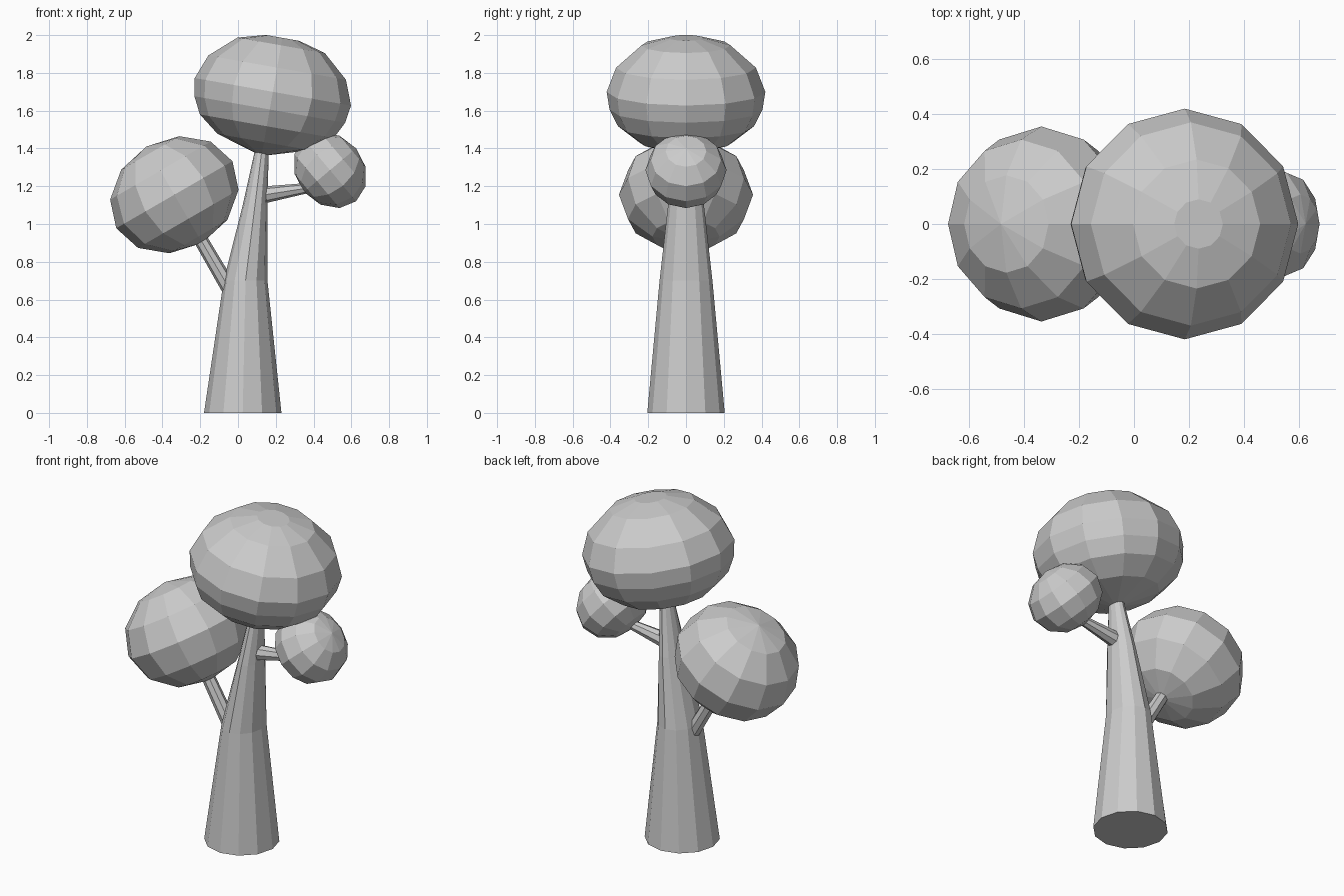
import bpy, bmesh, math
from mathutils import Vector, Matrix

if "Cube" in bpy.data.objects:
    bpy.data.objects.remove(bpy.data.objects["Cube"])

SIDES = 12


def loft(name, rings, sides=SIDES, matrix=Matrix()):
    """Skin rings given as (x, z, radius_x, radius_y); radius 0 makes a pole."""
    bm = bmesh.new()
    loops = []
    for x, z, rx, ry in rings:
        if rx == 0:
            loops.append([bm.verts.new((x, 0, z))] * sides)
        else:
            loops.append([bm.verts.new((x + rx * math.cos(2 * math.pi * i / sides),
                                        ry * math.sin(2 * math.pi * i / sides), z))
                          for i in range(sides)])
    for a, b in zip(loops, loops[1:]):
        for i in range(sides):
            j = (i + 1) % sides
            bm.faces.new(list(dict.fromkeys((a[i], a[j], b[j], b[i]))))
    for loop in (loops[0][::-1], loops[-1]):
        if loop[0] is not loop[1]:
            bm.faces.new(loop)
    bm.transform(matrix)
    bmesh.ops.recalc_face_normals(bm, faces=bm.faces)
    mesh = bpy.data.meshes.new(name)
    bm.to_mesh(mesh)
    bm.free()
    obj = bpy.data.objects.new(name, mesh)
    bpy.context.collection.objects.link(obj)
    return obj


def crown(name, profile, x, z, tilt):
    """Faceted foliage blob from a (radius, height) profile, tilted about y."""
    matrix = Matrix.Translation((x, 0, z)) @ Matrix.Rotation(math.radians(tilt), 4, 'Y')
    return loft(name, [(0, h, r, r) for r, h in profile], matrix=matrix)


def ball(radius, height, stacks=6):
    angles = [math.pi * (i / stacks - 0.5) for i in range(stacks + 1)]
    return [(radius * math.cos(a) if 0 < i < stacks else 0, height * math.sin(a))
            for i, a in enumerate(angles)]


def branch(name, start, end, r0, r1):
    """Tapered branch in the xz plane."""
    a, b = Vector((start[0], 0, start[1])), Vector((end[0], 0, end[1]))
    d = b - a
    matrix = Matrix.Translation(a) @ Matrix.Rotation(math.atan2(d.x, d.z), 4, 'Y')
    return loft(name, [(0, 0, r0, r0), (0, d.length, r1, r1)], 8, matrix)


# Leaning, tapered trunk
loft("trunk", [(0.025, 0, 0.205, 0.205), (0.04, 0.7, 0.116, 0.14),
               (0.09, 1.1, 0.065, 0.095), (0.13, 1.42, 0.034, 0.042)])

# Branches
branch("left_branch", (-0.025, 0.622), (-0.24, 0.99), 0.042, 0.036)
branch("right_branch", (0.11, 1.15), (0.43, 1.2), 0.047, 0.022)

# Foliage
crown("top_foliage", [(0, -0.33), (0.25, -0.255), (0.36, -0.17), (0.405, -0.08),
                      (0.42, 0.015), (0.37, 0.145), (0.235, 0.265), (0.09, 0.305)],
      0.182, 1.685, 10)
crown("left_foliage", ball(0.355, 0.295), -0.337, 1.155, -30)
crown("right_foliage", ball(0.215, 0.18), 0.487, 1.285, 50)
